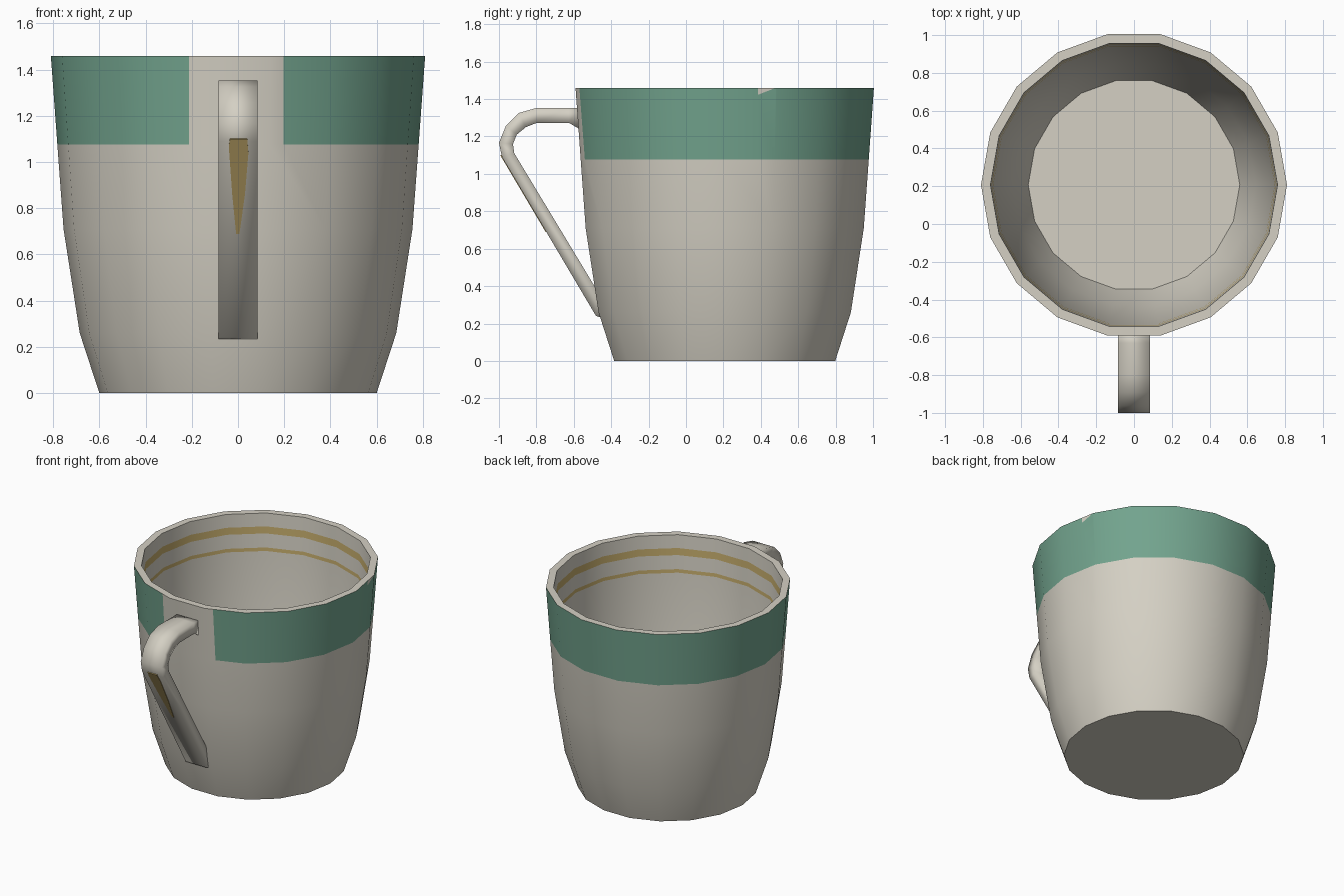
import bpy, bmesh, math
from mathutils import Vector

if "Cube" in bpy.data.objects:
    bpy.data.objects.remove(bpy.data.objects["Cube"])

CY = 0.207      # centre of the cup along y
N = 18          # sides
BAND_Z = 1.077  # lower edge of the green band


def material(name, rgb):
    m = bpy.data.materials.new(name)
    m.diffuse_color = (*rgb, 1)
    m.use_nodes = True
    m.node_tree.nodes["Principled BSDF"].inputs["Base Color"].default_value = m.diffuse_color
    return m


cream = material("cream_glaze", (0.66, 0.63, 0.55))
green = material("green_glaze", (0.17, 0.37, 0.27))
gold = material("gold_paint", (0.55, 0.41, 0.15))


def make_object(name, bm, mats):
    bmesh.ops.recalc_face_normals(bm, faces=bm.faces)
    me = bpy.data.meshes.new(name)
    bm.to_mesh(me)
    bm.free()
    for m in mats:
        me.materials.append(m)
    ob = bpy.data.objects.new(name, me)
    bpy.context.collection.objects.link(ob)
    return ob


def cut(bm, faces, co, no):
    geom = set(faces)
    for f in faces:
        geom.update(f.edges, f.verts)
    bmesh.ops.bisect_plane(bm, geom=list(geom), dist=1e-5, plane_co=co, plane_no=no)


def inner_r(z):
    return 0.76 - 0.056 * (1.46 - z)


# cup: lathed profile, outside up, over the rim, inside down
outer = [(0.60, 0), (0.685, 0.26), (0.755, 0.71), (0.782, BAND_Z), (0.81, 1.46)]
inner = [(inner_r(z), z) for z in (1.46, 1.365, 1.315, 1.215, 1.19, 0.71)]
profile = outer + inner + [(0.645, 0.27), (0.56, 0.04)]
bm = bmesh.new()
rings = []
for r, z in profile:
    rings.append([bm.verts.new((r * math.cos(2 * math.pi * i / N),
                                CY + r * math.sin(2 * math.pi * i / N), z)) for i in range(N)])
band = []
for k in range(len(rings) - 1):
    a, b = rings[k], rings[k + 1]
    for i in range(N):
        j = (i + 1) % N
        f = bm.faces.new((a[i], a[j], b[j], b[i]))
        if k == 3:
            band.append(f)
        if k in (6, 8):          # gold rings inside
            f.material_index = 2
bm.faces.new(rings[0][::-1])
bm.faces.new(rings[-1])
bm.normal_update()


def band_faces(test):
    out = []
    for f in bm.faces:
        c = f.calc_center_median()
        rad = math.hypot(c.x, c.y - CY)
        if all(v.co.z > BAND_Z - 0.001 for v in f.verts) and rad > 0.775 \
                and abs(f.normal.z) < 0.5 and test(c):
            out.append(f)
    return out


# gap in the band behind the handle, and a small chip in the paint
GAP_L, GAP_R = -0.213, 0.197
for x in (GAP_L, GAP_R):
    cut(bm, band_faces(lambda c: c.y < -0.3), (x, 0, 0), (1, 0, 0))


def chip_side(c):
    return c.x > 0.5 and 0.2 < c.y < 0.75


cut(bm, band_faces(chip_side), (0, 0.385, 0), (0, 1, 0))
cut(bm, band_faces(lambda c: chip_side(c) and c.y > 0.38), (0, 0.39, 1.425), (0, -0.39, 1))
bm.normal_update()
for f in band_faces(lambda c: True):
    c = f.calc_center_median()
    gap = c.y < 0 and GAP_L < c.x < GAP_R
    chip = chip_side(c) and c.y > 0.385 and c.z > 1.425 + 0.39 * (c.y - 0.39) + 1e-4
    f.material_index = 0 if gap or chip else 1
cup = make_object("cup", bm, [cream, green, gold])
bpy.context.view_layer.objects.active = cup
cup.select_set(True)
bpy.ops.object.shade_smooth_by_angle(angle=math.radians(40))

# handle: flat strap swept along matching outer and inner (y, z) points
out_path = [(-0.57, 1.353), (-0.63, 1.353), (-0.797, 1.353), (-0.893, 1.326), (-0.963, 1.257),
            (-1.0, 1.166), (-0.984, 1.09), (-0.481, 0.24), (-0.455, 0.232)]
in_path = [(-0.57, 1.24), (-0.626, 1.273), (-0.797, 1.273), (-0.856, 1.25), (-0.905, 1.21),
           (-0.925, 1.16), (-0.918, 1.11), (-0.487, 0.396), (-0.445, 0.33)]
W = 0.085
bm = bmesh.new()
sections = []
for (yo, zo), (yi, zi) in zip(out_path, in_path):
    sections.append([bm.verts.new(p) for p in
                     ((-W, yo, zo), (W, yo, zo), (W, yi, zi), (-W, yi, zi))])
for a, b in zip(sections, sections[1:]):
    for i in range(4):
        j = (i + 1) % 4
        bm.faces.new((a[i], a[j], b[j], b[i]))
bm.faces.new(sections[0])
bm.faces.new(sections[-1])
for f in bm.faces:
    f.smooth = True
make_object("handle", bm, [cream])

# gold brush stroke: thin plate on the outer face of the handle
stroke = [(-0.04, 1.07), (-0.035, 1.10), (0.04, 1.10), (0.045, 1.04), (0.03, 0.86),
          (0.006, 0.69), (-0.008, 0.69), (-0.025, 0.86)]
slope = (0.984 - 0.481) / (1.09 - 0.24)
normal = Vector((0, -1, -slope)).normalized()
bm = bmesh.new()
low, high = [], []
for x, z in stroke:
    p = Vector((x, -0.984 + (1.09 - z) * slope, z))
    low.append(bm.verts.new(p - normal * 0.002))
    high.append(bm.verts.new(p + normal * 0.003))
bm.faces.new(low)
bm.faces.new(high)
for i in range(len(low)):
    j = (i + 1) % len(low)
    bm.faces.new((low[i], low[j], high[j], high[i]))
make_object("handle_stroke", bm, [gold])
